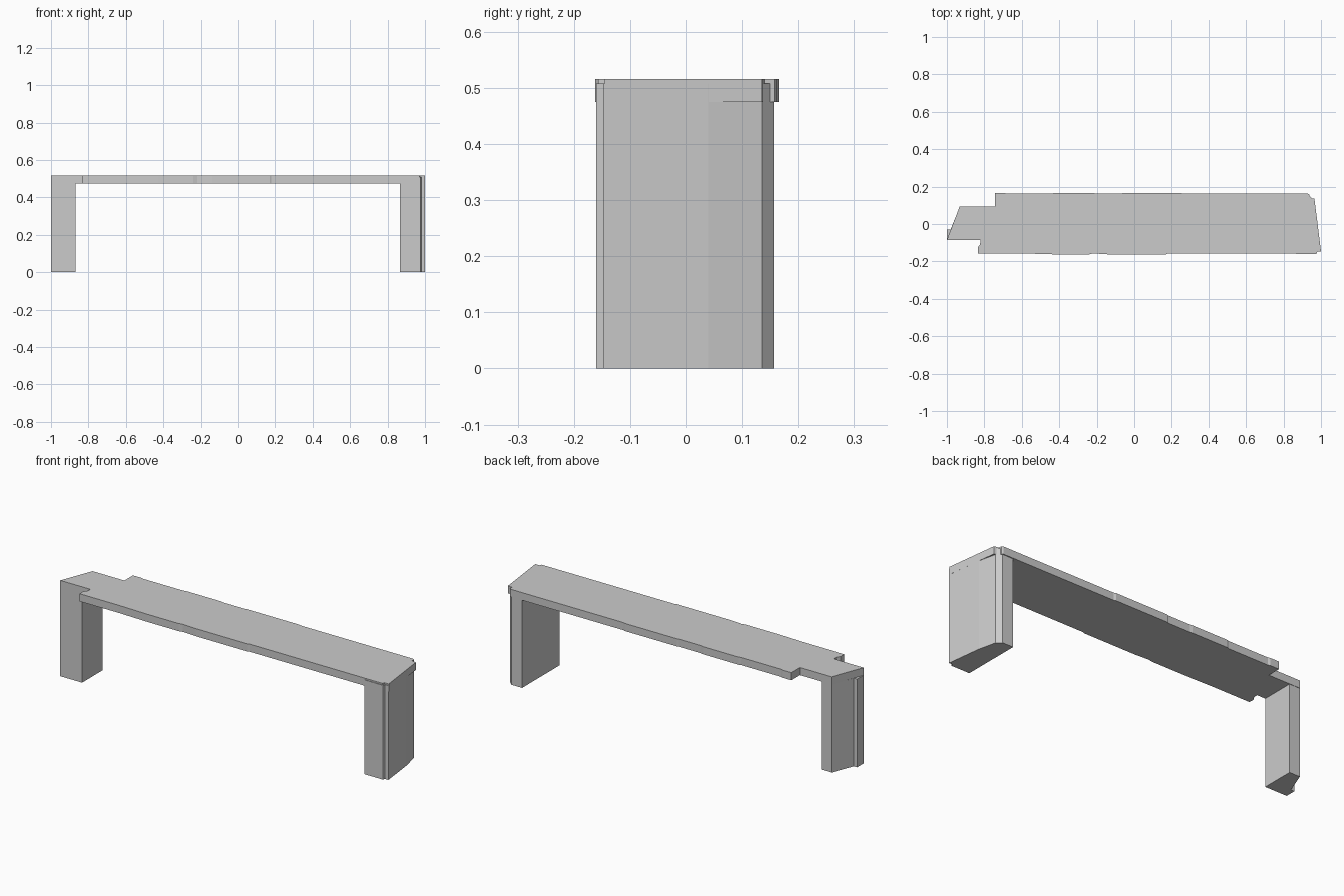
import bpy
import bmesh


def prism(name, outline, z0, z1):
    """Extrude a counter-clockwise plan outline from z0 to z1."""
    bm = bmesh.new()
    face = bm.faces.new([bm.verts.new((x, y, z0)) for x, y in outline])
    ext = bmesh.ops.extrude_face_region(bm, geom=[face])
    verts = [g for g in ext["geom"] if isinstance(g, bmesh.types.BMVert)]
    bmesh.ops.translate(bm, verts=verts, vec=(0, 0, z1 - z0))
    bmesh.ops.recalc_face_normals(bm, faces=bm.faces[:])
    mesh = bpy.data.meshes.new(name)
    bm.to_mesh(mesh)
    bm.free()
    obj = bpy.data.objects.new(name, mesh)
    bpy.context.collection.objects.link(obj)
    return obj


# Long top slab: front edge, right end, back edge, stepped left end
slab = [
    (-1.0, -0.085), (-0.82, -0.085), (-0.823, -0.11), (-0.835, -0.125),
    (-0.835, -0.157), (-0.6, -0.157), (-0.43, -0.162), (-0.24, -0.162),
    (-0.22, -0.157), (-0.14, -0.162), (0.17, -0.162), (0.18, -0.157),
    (0.97, -0.157), (0.973, -0.145), (1.0, -0.145),
    (0.965, 0.135), (0.94, 0.14), (0.937, 0.158), (0.93, 0.162),
    (0.26, 0.162), (0.25, 0.166), (-0.06, 0.166), (-0.07, 0.162),
    (-0.2, 0.162), (-0.22, 0.166), (-0.43, 0.166), (-0.44, 0.162),
    (-0.68, 0.162), (-0.69, 0.166), (-0.743, 0.166), (-0.743, 0.093),
    (-0.932, 0.093),
]
prism("top_slab", slab, 0.475, 0.516)

# Right leg, with front rebate and bevelled outer face
right_leg = [
    (0.867, -0.16), (0.975, -0.16), (0.98, -0.148), (1.0, -0.148),
    (0.977, 0.04), (0.955, 0.135), (0.93, 0.157), (0.867, 0.157),
]
prism("right_leg", right_leg, 0.0, 0.508)

# Left leg, with slanted outer face and small outer step
left_leg = [
    (-1.0, -0.085), (-0.87, -0.085), (-0.87, 0.091), (-0.932, 0.091),
    (-0.98, -0.03), (-1.0, -0.03),
]
prism("left_leg", left_leg, 0.0, 0.475)
